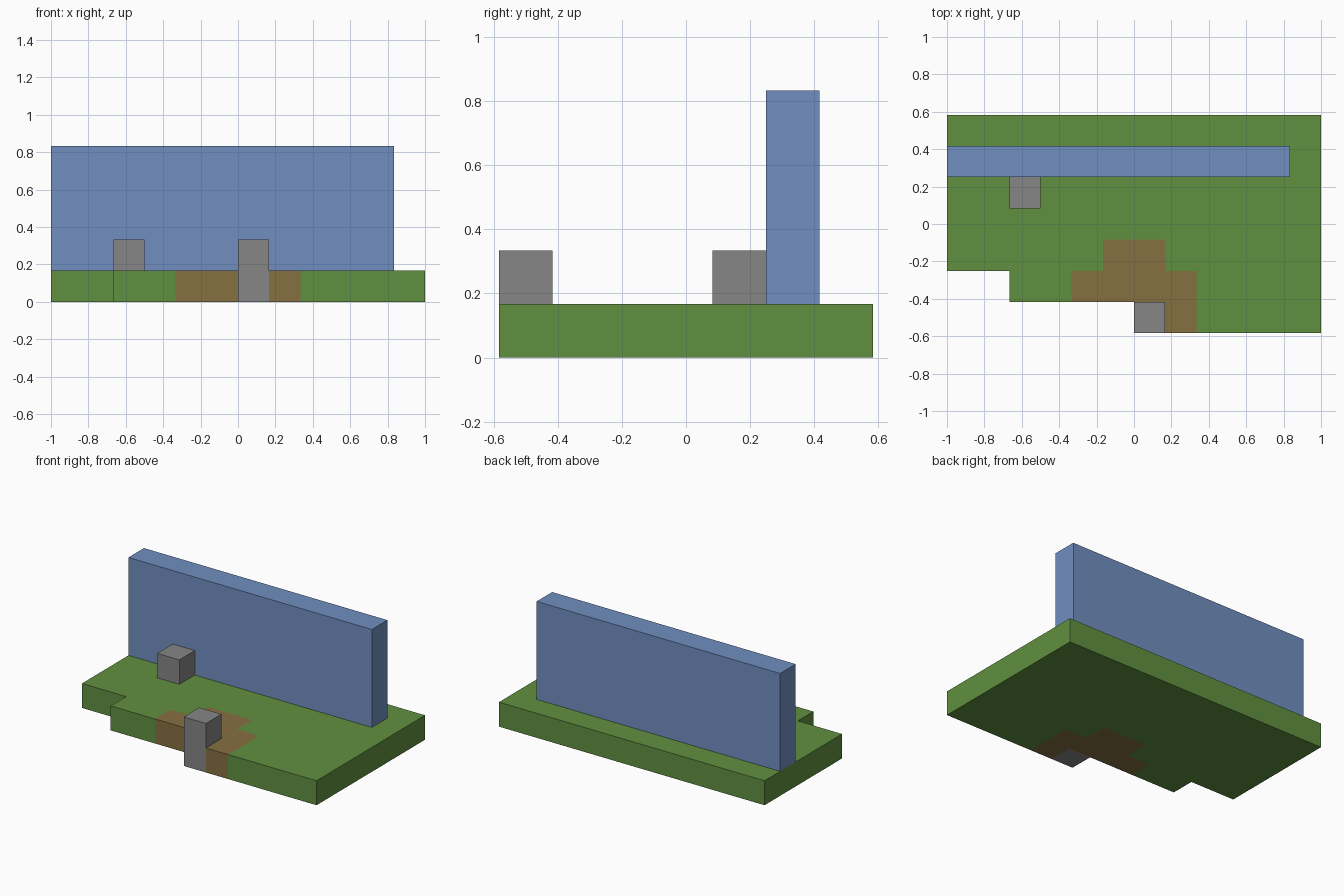
import bpy
import bmesh

CELL = 1 / 6          # block size
WIDTH, DEPTH = 12, 7  # footprint in blocks

default_cube = bpy.data.objects.get("Cube")
if default_cube:
    bpy.data.objects.remove(default_cube, do_unlink=True)


def make_material(name, rgb):
    mat = bpy.data.materials.new(name)
    mat.use_nodes = True
    colour = (*rgb, 1)
    mat.diffuse_color = colour
    bsdf = next(n for n in mat.node_tree.nodes if n.type == 'BSDF_PRINCIPLED')
    bsdf.inputs["Base Color"].default_value = colour
    bsdf.inputs["Roughness"].default_value = 0.9
    return mat


def extrude_outline(name, outline, bottom, top, mat):
    """Raise a counter-clockwise outline, given in blocks, into a solid."""
    bm = bmesh.new()
    verts = [bm.verts.new(((x - WIDTH / 2) * CELL, (y - DEPTH / 2) * CELL,
                           bottom * CELL)) for x, y in outline]
    base = bm.faces.new(verts)
    raised = bmesh.ops.extrude_face_region(bm, geom=[base], use_keep_orig=True)
    top_verts = [g for g in raised["geom"] if isinstance(g, bmesh.types.BMVert)]
    bmesh.ops.translate(bm, verts=top_verts, vec=(0, 0, (top - bottom) * CELL))
    bmesh.ops.recalc_face_normals(bm, faces=bm.faces)
    mesh = bpy.data.meshes.new(name)
    bm.to_mesh(mesh)
    bm.free()
    mesh.materials.append(mat)
    obj = bpy.data.objects.new(name, mesh)
    bpy.context.scene.collection.objects.link(obj)
    return obj


def block(name, x0, x1, y0, y1, bottom, top, mat):
    corners = [(x0, y0), (x1, y0), (x1, y1), (x0, y1)]
    return extrude_outline(name, corners, bottom, top, mat)


grass = make_material("grass green", (0.120, 0.280, 0.052))
dirt = make_material("dirt brown", (0.238, 0.162, 0.052))
stone = make_material("stone grey", (0.238, 0.238, 0.238))
blue = make_material("wall blue", (0.165, 0.275, 0.527))

# Stepped dirt edge shared by the path and the grass around it
dirt_edge = [(4, 1), (4, 2), (5, 2), (5, 3), (7, 3), (7, 2), (8, 2), (8, 0)]

# Ground slab with its notched front left corner
extrude_outline("grass_ground",
                [(2, 1)] + dirt_edge + [(12, 0), (12, 7), (0, 7), (0, 2), (2, 2)],
                0, 1, grass)
extrude_outline("dirt_patch", dirt_edge[::-1] + [(6, 1), (7, 1), (7, 0)],
                0, 1, dirt)

# Upright parts
block("back_wall", 0, 11, 5, 6, 1, 5, blue)
block("front_pillar", 6, 7, 0, 1, 0, 2, stone)
block("stone_block", 2, 3, 4, 5, 1, 2, stone)
